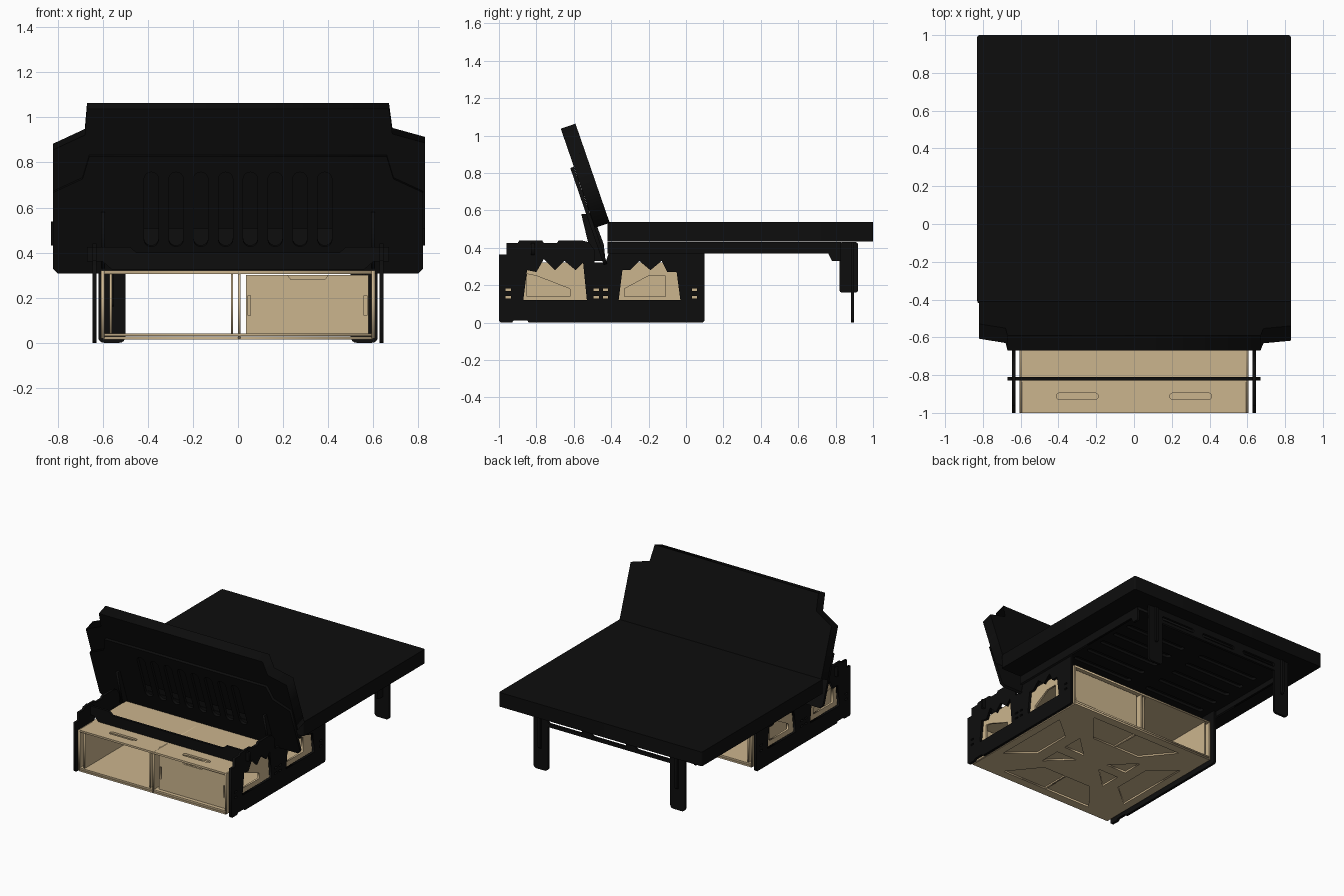
import bpy, math
from mathutils import Matrix, Vector

if "Cube" in bpy.data.objects:
    bpy.data.objects.remove(bpy.data.objects["Cube"])


def material(name, rgb):
    m = bpy.data.materials.new(name)
    m.use_nodes = True
    m.diffuse_color = (*rgb, 1)
    m.node_tree.nodes["Principled BSDF"].inputs["Base Color"].default_value = (*rgb, 1)
    return m


BLACK = material("matte black", (0.004, 0.004, 0.004))
WOOD = material("pale plywood", (0.6, 0.46, 0.27))
X, Y, Z = Vector((1, 0, 0)), Vector((0, 1, 0)), Vector((0, 0, 1))


def plate(name, outline, thick, mat, origin, u, v, holes=()):
    """Flat sheet: outline with holes on the u-v plane, thickened both ways."""
    curve = bpy.data.curves.new(name, 'CURVE')
    curve.dimensions = '2D'
    curve.fill_mode = 'BOTH'
    curve.extrude = thick / 2
    for pts in [outline, *holes]:
        s = curve.splines.new('POLY')
        s.points.add(len(pts) - 1)
        for p, (a, b) in zip(s.points, pts):
            p.co = (a, b, 0, 1)
        s.use_cyclic_u = True
    tmp = bpy.data.objects.new(name + " outline", curve)
    bpy.context.collection.objects.link(tmp)
    dg = bpy.context.evaluated_depsgraph_get()
    mesh = bpy.data.meshes.new_from_object(tmp.evaluated_get(dg))
    bpy.data.objects.remove(tmp)
    n = u.cross(v).normalized()
    m = Matrix((u, v, n)).transposed().to_4x4()
    m.translation = Vector(origin)
    mesh.transform(m)
    mesh.materials.clear()
    mesh.materials.append(mat)
    ob = bpy.data.objects.new(name, mesh)
    bpy.context.collection.objects.link(ob)
    return ob


def rect(a0, b0, a1, b1, r=0.0):
    """Rectangle, with rounded corners if r is given."""
    if not r:
        return [(a0, b0), (a1, b0), (a1, b1), (a0, b1)]
    pts = []
    for i, (a, b) in enumerate([(a1 - r, b1 - r), (a0 + r, b1 - r), (a0 + r, b0 + r), (a1 - r, b0 + r)]):
        for k in range(5):
            t = math.radians(90 * i + 22.5 * k)
            pts.append((a + r * math.cos(t), b + r * math.sin(t)))
    return pts


def mirrored(half):
    """Close a right-hand half outline by mirroring it in u."""
    return half + [(-a, b) for a, b in reversed(half)]


def across(name, outline, thick, mat, x, holes=()):
    return plate(name, outline, thick, mat, (x, 0, 0), Y, Z, holes)


def facing(name, outline, thick, mat, y, holes=()):
    return plate(name, outline, thick, mat, (0, y, 0), X, Z, holes)


def flat(name, outline, thick, mat, z, holes=()):
    return plate(name, outline, thick, mat, (0, 0, z), X, Y, holes)


# Mattress and its slatted deck
flat("mattress", rect(-.83, -.42, .83, 1, .012), .105, BLACK, .485)
slots = [rect(x - .25, y, x + .25, y + .04, .019)
         for x in (-.32, .32) for y in [-.25 + .14 * i for i in range(7)]]
flat("bed_deck", rect(-.66, -.42, .66, .83), .02, BLACK, .42, slots)

# Backrest: padded cushion on a slotted board, both leaning back
lean = Vector((0, -.345, 1))
plate("backrest_cushion",
      [(-.82, .52), (.83, .52), (.83, .9), (.685, .94), (.67, 1.05),
       (-.67, 1.05), (-.68, .935), (-.82, .87)],
      .083, BLACK, (0, -.268, 0), X, lean)
slots = [rect(x - .032, .43, x + .032, .76, .03) for x in [-.385 + .11 * i for i in range(8)]]
plate("backrest_board",
      mirrored([(.8, .31), (.82, .33), (.82, .67), (.69, .73), (.66, .83)]),
      .02, BLACK, (0, -.323, 0), X, lean, slots)

# Frame sides with two jagged openings each
side_outline = [(-1, .01), (-.99, 0), (-.93, 0), (-.92, .012), (-.85, .012), (-.84, 0),
                (.09, 0), (.1, .01), (.1, .41), (-.4, .41), (-.43, .32), (-.49, .32), (-.49, .39),
                (-.52, .43), (-.56, .44), (-.68, .44), (-.69, .425), (-.76, .425),
                (-.77, .44), (-.89, .44), (-.9, .425), (-.96, .425), (-.96, .365), (-1, .365)]
front_opening = [(-.87, .12), (-.53, .12), (-.55, .32), (-.59, .28), (-.65, .33),
                 (-.7, .28), (-.76, .34), (-.8, .27), (-.85, .28)]
rear_opening = [(-.36, .12), (-.03, .12), (-.05, .27), (-.1, .27), (-.13, .33),
                (-.19, .28), (-.25, .33), (-.3, .28), (-.34, .28)]
small_slots = [rect(y - .014, z, y + .014, z + .012)
               for y in (-.95, -.48, -.43, .045) for z in (.13, .17)]
box_holes = [[(-.85, .14), (-.62, .14), (-.62, .18), (-.8, .25), (-.85, .26)],
             [(-.33, .14), (-.11, .14), (-.11, .25), (-.2, .25), (-.33, .18)]]
for s, tag in ((1, "left"), (-1, "right")):
    across(tag + "_frame_side", side_outline, .018, BLACK, s * .637,
           [front_opening, rear_opening] + small_slots)
    across(tag + "_bed_apron", [(-.42, .37), (.76, .37), (.78, .33), (.83, .33), (.83, .43), (-.42, .43)],
           .018, BLACK, s * .655)
    # Hinge arm joining the backrest to the frame
    across(tag + "_hinge_arm", [(-.5, .33), (-.43, .33), (-.44, .42), (-.5, .58), (-.56, .58)],
           .018, BLACK, s * .6)
    across(tag + "_box_side", rect(-1, .02, .09, .32), .014, WOOD, s * .6, box_holes)
    # Rear leg made of two crossed boards
    a, b = sorted((s * .5, s * .62))
    facing(tag + "_leg_face", rect(a, 0, b, .43, .025), .018, BLACK, .89)
    across(tag + "_leg_brace", rect(.82, .16, .92, .43, .015), .018, BLACK, s * .56)

# Cross rails
facing("front_cross_rail",
       mirrored([(.56, .325), (.6, .36), (.67, .36), (.67, .425), (.48, .425), (.45, .4)]),
       .018, BLACK, -.82)
facing("middle_cross_rail", rect(-.64, .33, .64, .41), .018, BLACK, -.37)
facing("rear_rail", rect(-.62, .33, .62, .43), .018, BLACK, .89,
       [rect(x - .14, .355, x + .14, .385, .012) for x in (-.36, 0, .36)])

# Storage box: top with finger slots, floor, divider
flat("box_top", rect(-.6, -1, .6, .09), .014, WOOD, .313,
     [rect(s * .3 - .11, -.93, s * .3 + .11, -.895, .016) for s in (-1, 1)])
flat("box_floor", rect(-.6, -1, .6, .09), .012, WOOD, .036)
across("box_divider", rect(-1, .02, .09, .32), .012, WOOD, .005)

# Underside sheet with a truss pattern of cutouts
cutouts = []
for s in (-1, 1):
    cutouts.append([(s * a, b) for a, b in [(.54, -.75), (.54, -.15), (.36, -.3), (.36, -.6)]])
    cutouts.append([(a, s * b - .455) for a, b in [(-.38, .48), (.38, .48), (.2, .26), (-.2, .26)]])
    for t in (-1, 1):
        cutouts.append([(s * a, t * b - .455) for a, b in [(.1, .04), (.27, .04), (.27, .2)]])
flat("box_underside", rect(-.6, -1, .6, .09), .012, WOOD, .021, cutouts)

# Open sleeve on one side, closed drawer on the other
for x in (-.565, -.027):
    across("sleeve_wall", rect(-.99, .04, .08, .305), .01, WOOD, x)
facing("drawer_front",
       [(.035, .042), (.58, .042), (.58, .3), (.4, .3), (.385, .28), (.235, .28), (.22, .3), (.035, .3)],
       .014, WOOD, -.965, [rect(x - .006, .12, x + .006, .21) for x in (.05, .566)])
facing("drawer_back", rect(.035, .042, .58, .3), .014, WOOD, .06)
